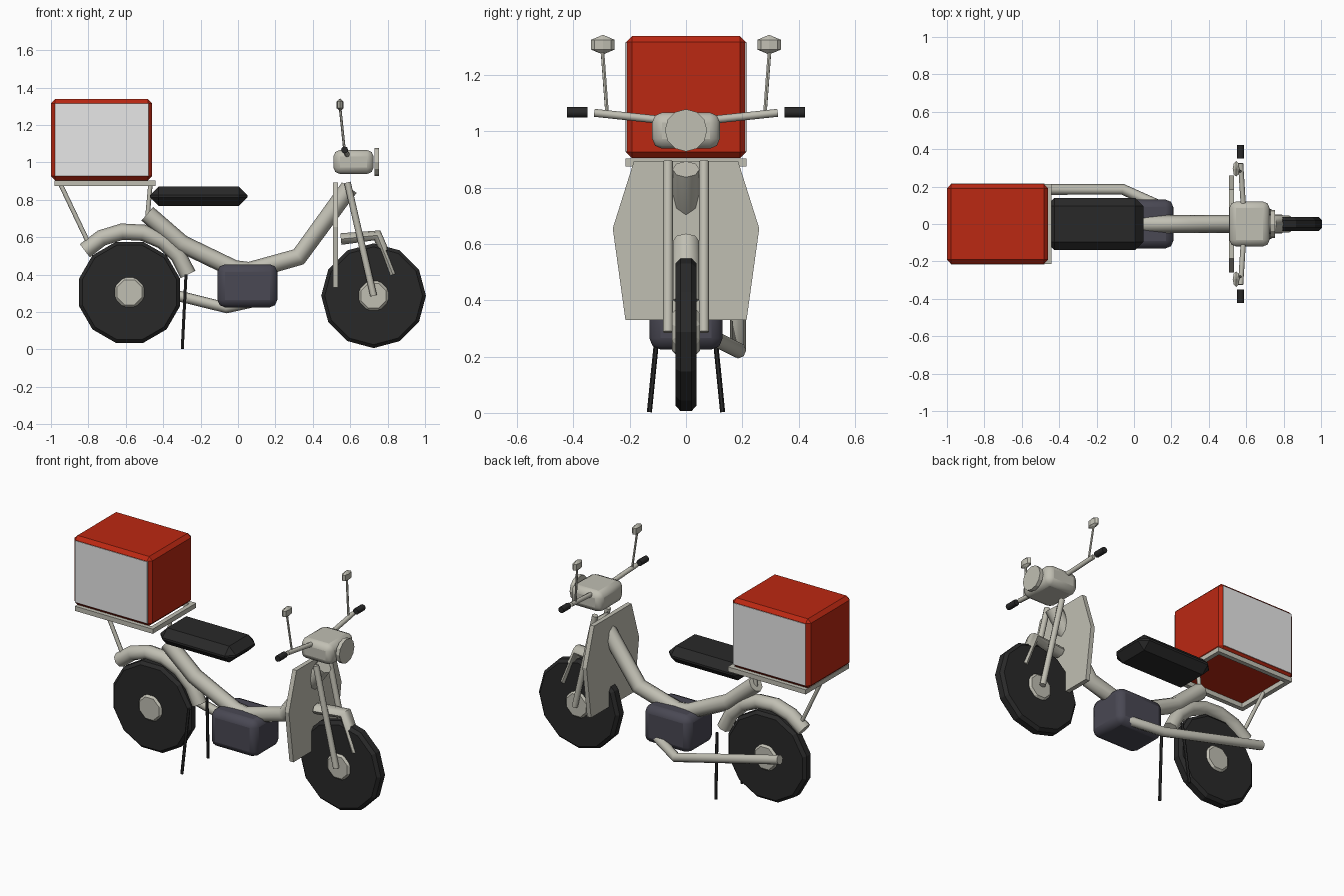
import bpy, bmesh, math
from math import radians, sin, cos
from mathutils import Vector

cube = bpy.data.objects.get("Cube")
if cube:
    bpy.data.objects.remove(cube, do_unlink=True)


def material(name, r, g, b):
    m = bpy.data.materials.new(name)
    m.use_nodes = True
    m.diffuse_color = (r, g, b, 1)
    m.node_tree.nodes["Principled BSDF"].inputs["Base Color"].default_value = (r, g, b, 1)
    return m


BEIGE = material("beige paint", 0.53, 0.52, 0.45)
RED = material("red box", 0.5, 0.021, 0.006)
GREY = material("light grey panel", 0.8, 0.8, 0.8)
BLACK = material("black rubber", 0.022, 0.022, 0.022)
ENGINE = material("dark engine metal", 0.067, 0.065, 0.087)


def finish(obj, name, mat, angle=None):
    obj.name = name
    obj.data.materials.clear()
    obj.data.materials.append(mat)
    if angle:
        bpy.ops.object.select_all(action='DESELECT')
        obj.select_set(True)
        bpy.context.view_layer.objects.active = obj
        bpy.ops.object.shade_smooth_by_angle(angle=radians(angle))
    return obj


def add_bevel(obj, width, segments=1):
    mod = obj.modifiers.new("Bevel", 'BEVEL')
    mod.width = width
    mod.segments = segments
    mod.limit_method = 'ANGLE'


def box(name, mat, x, y, z, bevel=0, segments=1, angle=None):
    """Box from its (low, high) range on each axis."""
    bpy.ops.mesh.primitive_cube_add(size=1)
    obj = bpy.context.object
    for v in obj.data.vertices:
        v.co = [r[0] + (c + 0.5) * (r[1] - r[0]) for r, c in zip((x, y, z), v.co)]
    finish(obj, name, mat, angle)
    if bevel:
        add_bevel(obj, bevel, segments)
    return obj


def tube(name, mat, points, radius, widen=1, sides=8):
    """Round tube along a path; widen stretches it sideways."""
    curve = bpy.data.curves.new(name, 'CURVE')
    curve.dimensions = '3D'
    curve.bevel_depth = radius
    curve.bevel_resolution = (sides - 4) // 2
    curve.use_fill_caps = True
    spline = curve.splines.new('POLY')
    spline.points.add(len(points) - 1)
    for p, co in zip(spline.points, points):
        p.co = (*co, 1)
    obj = bpy.data.objects.new(name, curve)
    bpy.context.collection.objects.link(obj)
    bpy.ops.object.select_all(action='DESELECT')
    obj.select_set(True)
    bpy.context.view_layer.objects.active = obj
    bpy.ops.object.convert(target='MESH')
    obj = bpy.context.object
    for v in obj.data.vertices:
        v.co.y *= widen
    return finish(obj, name, mat, 50)


def disc(name, mat, center, radius, depth, sides, axis, bevel=0, turn=0):
    bpy.ops.mesh.primitive_cylinder_add(vertices=sides, radius=radius, depth=depth, location=center)
    obj = bpy.context.object
    for v in obj.data.vertices:
        a, b, h = v.co
        c, s = cos(turn), sin(turn)
        a, b = a * c - b * s, a * s + b * c
        v.co = (a, -h, b) if axis == 'Y' else (h, a, b)
    finish(obj, name, mat)
    if bevel:
        add_bevel(obj, bevel)
    return obj


# Wheels
for end, x, z, turn in (("front", 0.725, 0.287, 0), ("rear", -0.58, 0.305, radians(15))):
    disc(end + "_tire", BLACK, (x, 0, z), 0.28, 0.076, 12, 'Y', 0.018, turn)
    disc(end + "_hub", BEIGE, (x, 0, z), 0.085, 0.1, 8, 'Y', 0.012, radians(22.5))

# Main frame and fenders
tube("main_frame", BEIGE, [(-0.485, 0, 0.725), (-0.3, 0, 0.565), (-0.02, 0, 0.43),
                           (0.06, 0, 0.42), (0.325, 0, 0.495), (0.595, 0, 0.865)], 0.048)
arc = [radians(17 + 20 * i) for i in range(7)]
tube("rear_fender", BEIGE, [(-0.58 + 0.327 * cos(a), 0, 0.305 + 0.327 * sin(a)) for a in arc], 0.044)
tube("front_fender", BEIGE, [(0.55, 0, 0.59), (0.745, 0, 0.61), (0.828, 0, 0.4)], 0.031, 1.5)

# Seat and engine
box("seat", BLACK, (-0.47, 0.05), (-0.14, 0.14), (0.768, 0.87), 0.045)
box("engine", ENGINE, (-0.11, 0.21), (-0.13, 0.13), (0.225, 0.455), 0.04, 2, 40)

# Exhaust on the far side
tube("exhaust", BEIGE, [(0.13, 0.1, 0.265), (-0.06, 0.185, 0.222), (-0.78, 0.185, 0.4)], 0.029)

# Leg shield: flat six-sided plate
mesh = bpy.data.meshes.new("leg_shield")
shield = bpy.data.objects.new("leg_shield", mesh)
bpy.context.collection.objects.link(shield)
bm = bmesh.new()
half = [(0.215, 0.33), (0.26, 0.655), (0.185, 0.893)]
outline = half + [(-y, z) for y, z in reversed(half)]
face = bm.faces.new([bm.verts.new((0.507, y, z)) for y, z in outline])
side = bmesh.ops.extrude_face_region(bm, geom=[face])["geom"]
bmesh.ops.translate(bm, vec=(0.028, 0, 0), verts=[g for g in side if isinstance(g, bmesh.types.BMVert)])
bmesh.ops.recalc_face_normals(bm, faces=bm.faces)
bm.to_mesh(mesh)
bm.free()
finish(shield, "leg_shield", BEIGE)

# Headlight housing and lamp
box("headlight_housing", BEIGE, (0.51, 0.725), (-0.12, 0.12), (0.938, 1.066), 0.035, 2, 40)
disc("headlight", BEIGE, (0.742, 0, 1.003), 0.075, 0.024, 12, 'X')

# Paired parts: fork, handlebar, grip, mirror, stand leg
for label, s in (("right", -1), ("left", 1)):
    tube(label + "_fork", BEIGE, [(0.585, s * 0.064, 0.893), (0.725, s * 0.064, 0.287)], 0.018)
    tube(label + "_handlebar", BEIGE, [(0.585, s * 0.09, 1.04), (0.57, s * 0.325, 1.065)], 0.014)
    tube(label + "_grip", BLACK, [(0.57, s * 0.35, 1.067), (0.57, s * 0.423, 1.067)], 0.019)
    tube(label + "_mirror_stem", BEIGE, [(0.57, s * 0.28, 1.06), (0.546, s * 0.297, 1.29)], 0.007, sides=6)
    bpy.ops.mesh.primitive_uv_sphere_add(segments=8, ring_count=3, location=(0.546, s * 0.295, 1.307))
    mirror = bpy.context.object
    for v in mirror.data.vertices:
        v.co *= 1
        v.co = Vector((v.co.x * 0.021, v.co.y * 0.048, v.co.z * 0.035))
    finish(mirror, label + "_mirror", BEIGE)
    tube(label + "_stand_leg", BLACK, [(-0.278, s * 0.09, 0.4), (-0.298, s * 0.13, 0.003)], 0.009, sides=6)

# Luggage rack: open frame on two struts
for label, s in (("right", -1), ("left", 1)):
    box(label + "_rack_rail", BEIGE, (-0.98, -0.44), sorted((s * 0.187, s * 0.215)), (0.874, 0.903))
for label, x in (("rear", -0.98), ("front", -0.468)):
    box(label + "_rack_bar", BEIGE, (x, x + 0.028), (-0.187, 0.187), (0.874, 0.903))
tube("rear_rack_strut", BEIGE, [(-0.95, 0, 0.885), (-0.8, 0, 0.57)], 0.012)
tube("front_rack_strut", BEIGE, [(-0.468, 0, 0.885), (-0.485, 0, 0.7)], 0.012)

# Delivery box with side panels
box("delivery_box", RED, (-1, -0.46), (-0.213, 0.213), (0.904, 1.338), 0.022)
for label, s in (("right", -1), ("left", 1)):
    box(label + "_box_panel", GREY, (-0.978, -0.478), sorted((s * 0.209, s * 0.216)), (0.928, 1.314))
